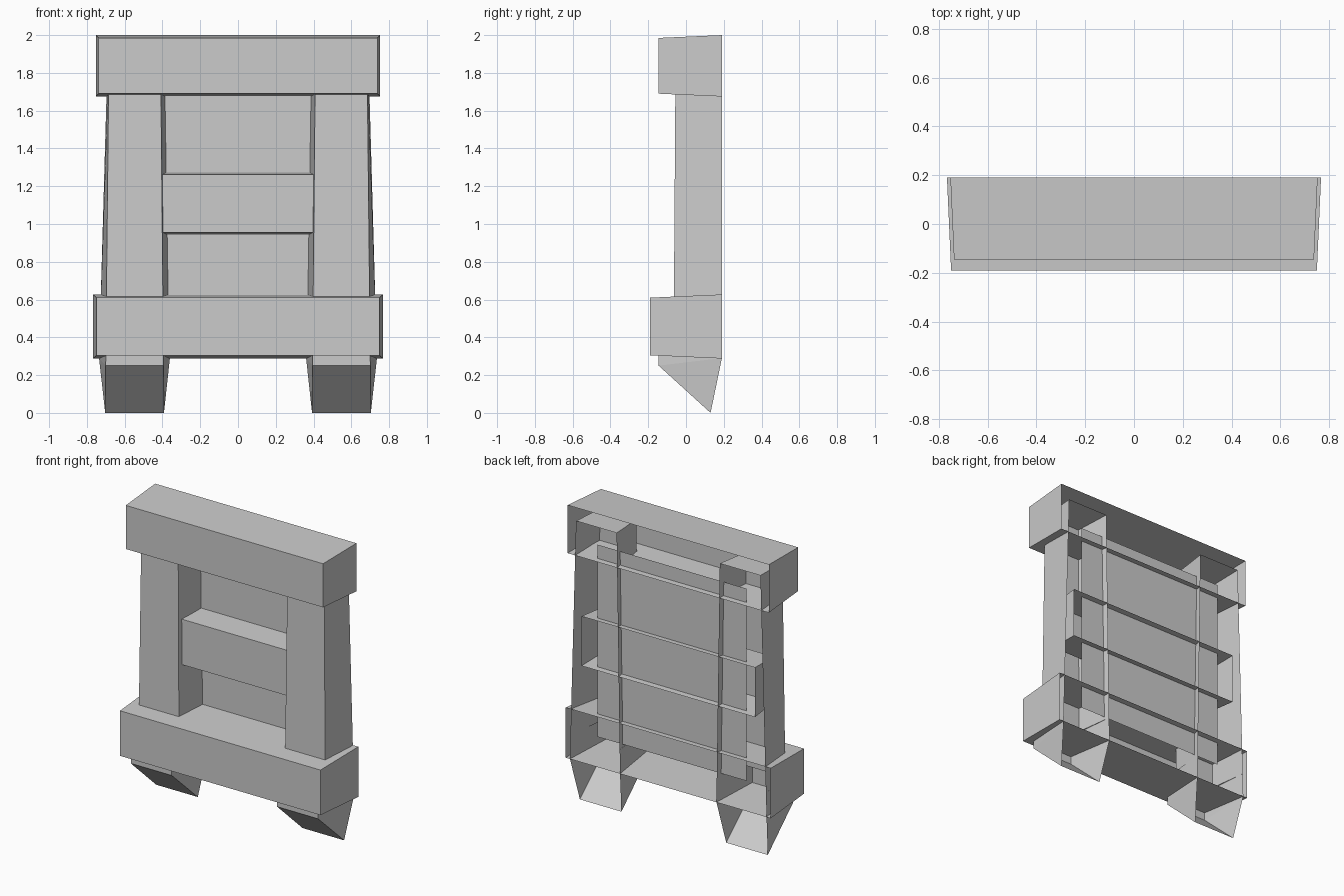
import bpy, bmesh

cube = bpy.data.objects.get("Cube")
if cube:
    bpy.data.objects.remove(cube, do_unlink=True)

BACK = 0.19  # plane of the open back

grey = bpy.data.materials.new("plain grey")
grey.use_nodes = True
colour = (0.6, 0.6, 0.6, 1)
grey.diffuse_color = colour
grey.node_tree.nodes["Principled BSDF"].inputs["Base Color"].default_value = colour


def finish(name, bm):
    bmesh.ops.remove_doubles(bm, verts=bm.verts, dist=0.0005)
    bmesh.ops.recalc_face_normals(bm, faces=bm.faces)
    mesh = bpy.data.meshes.new(name)
    bm.to_mesh(mesh)
    bm.free()
    mesh.materials.append(grey)
    obj = bpy.data.objects.new(name, mesh)
    bpy.context.collection.objects.link(obj)
    return obj


def rectangle(bm, half, low, high, y):
    return [bm.verts.new((x, y, z)) for x, z in
            ((-half, low), (half, low), (half, high), (-half, high))]


def beam(name, half, low, high, front_y, flare):
    """Crosswise box that widens toward its open back."""
    bm = bmesh.new()
    front = rectangle(bm, half, low, high, front_y)
    back = rectangle(bm, half + flare, low - flare, high + flare, BACK)
    bm.faces.new(front)
    for i in range(4):
        j = (i + 1) % 4
        bm.faces.new((front[i], back[i], back[j], front[j]))
    return finish(name, bm)


def mix(bottom, top, z):
    return bottom + (top - bottom) * z / 1.9


def post(name, side):
    """Tapered upright with a stepped, pointed foot and an open back."""
    # front depth, front height, back height, from the top down
    rows = ((-0.055, 1.9, 1.91), (-0.065, 0.45, 0.45), (-0.145, 0.45, 0.45),
            (-0.145, 0.25, 0.29), (0.13, 0.0, 0.29))
    bm = bmesh.new()
    loops = []
    for y, zf, zb in rows:
        points = ((mix(0.703, 0.683, zf), y, zf), (mix(0.392, 0.41, zf), y, zf),
                  (mix(0.356, 0.386, zb), BACK, zb), (mix(0.744, 0.69, zb), BACK, zb))
        loops.append([bm.verts.new((side * x, yy, z)) for x, yy, z in points])
    bm.faces.new(loops[0])
    for a, b in zip(loops, loops[1:]):
        shared_back = (a[2].co - b[2].co).length < 0.001
        bm.faces.new((a[0], a[1], b[1], b[0]))
        for f, k in ((0, 3), (1, 2)):
            corners = [a[f], b[f], b[k]]
            if not shared_back:
                corners.append(a[k])
            bm.faces.new(corners)
    return finish(name, bm)


# Crosswise beams
beam("top_beam", 0.738, 1.69, 1.985, -0.145, 0.015)
beam("middle_beam", 0.635, 0.955, 1.262, -0.03, 0.014)
beam("bottom_beam", 0.75, 0.305, 0.61, -0.19, 0.017)

# Uprights with feet
post("left_post", 1)
post("right_post", -1)

# Thin board behind the beams
bm = bmesh.new()
bm.faces.new(rectangle(bm, 0.557, 0.47, 1.77, 0.15))
finish("back_board", bm)
